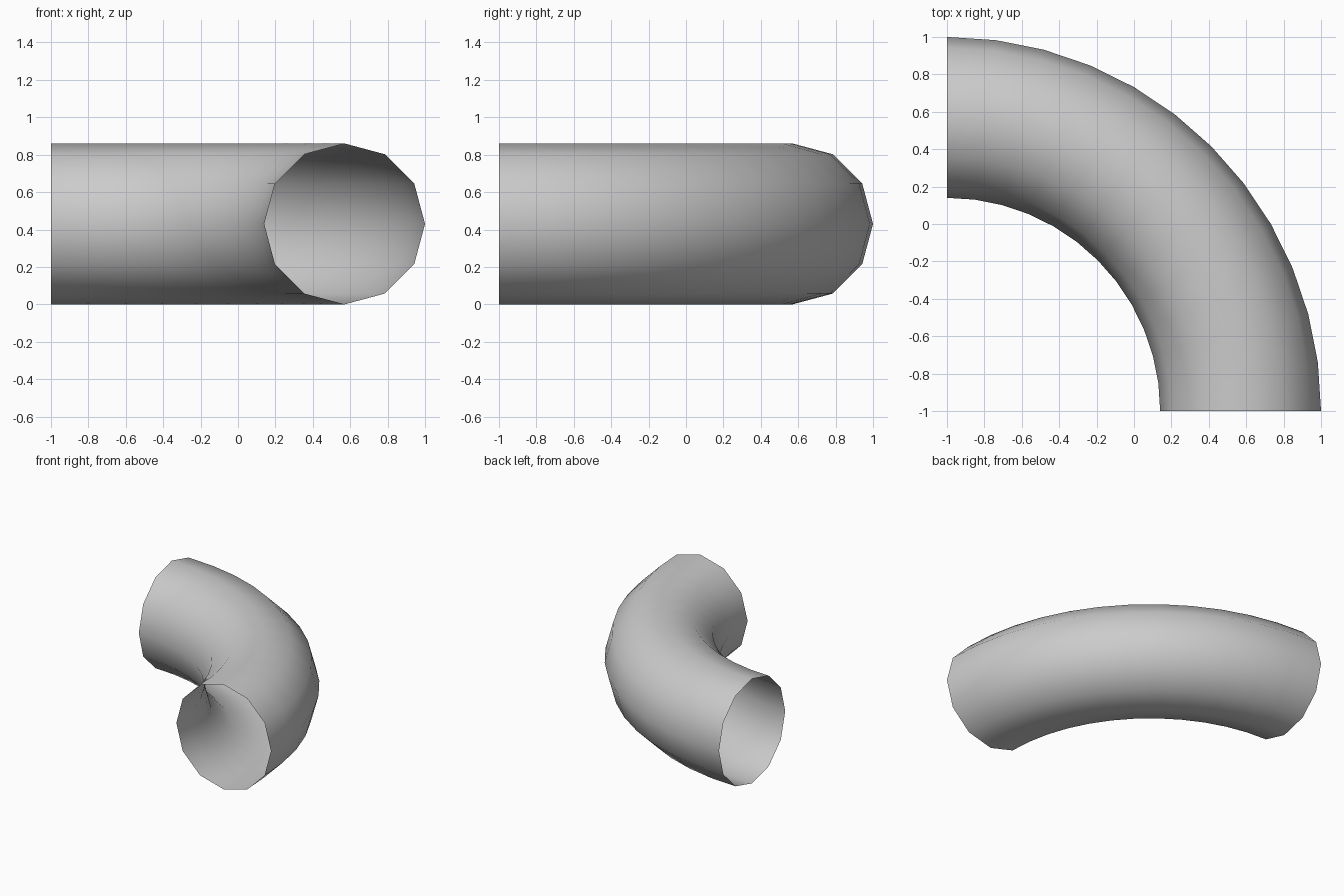
import bpy, bmesh, math
from mathutils import Matrix, Vector

if "Cube" in bpy.data.objects:
    bpy.data.objects.remove(bpy.data.objects["Cube"])

TUBE_R = 0.43            # cross-section radius
BEND_R = 2.0 - TUBE_R    # centreline radius of the elbow
SIDES, STEPS = 12, 12

bm = bmesh.new()

# Open 12-sided ring at the front end of the pipe, standing in the xz plane
place = Matrix.Translation((-1 + BEND_R, -1, TUBE_R)) @ Matrix.Rotation(math.radians(90), 4, 'X')
bmesh.ops.create_circle(bm, cap_ends=False, segments=SIDES, radius=TUBE_R, matrix=place)
# put a ring corner on the horizontal axis
ring_rot = Matrix.Rotation(math.radians(90), 3, 'Y')
bmesh.ops.rotate(bm, verts=bm.verts[:], cent=(-1 + BEND_R, -1, TUBE_R), matrix=ring_rot)

# Sweep the ring through a quarter turn about the bend centre
bmesh.ops.spin(bm, geom=bm.verts[:] + bm.edges[:], cent=(-1, -1, 0), axis=(0, 0, 1),
               angle=math.radians(90), steps=STEPS, use_duplicate=False)

# Face all normals away from the centreline
bm.normal_update()
f = bm.faces[:][0]
c = f.calc_center_median() - Vector((-1, -1, TUBE_R))
core = Vector((c.x, c.y, 0)).normalized() * BEND_R
if f.normal.dot(c - core) < 0:
    bmesh.ops.reverse_faces(bm, faces=bm.faces[:])

for face in bm.faces:
    face.smooth = True

mesh = bpy.data.meshes.new("pipe_elbow")
bm.to_mesh(mesh)
bm.free()
pipe = bpy.data.objects.new("pipe_elbow", mesh)
bpy.context.collection.objects.link(pipe)
